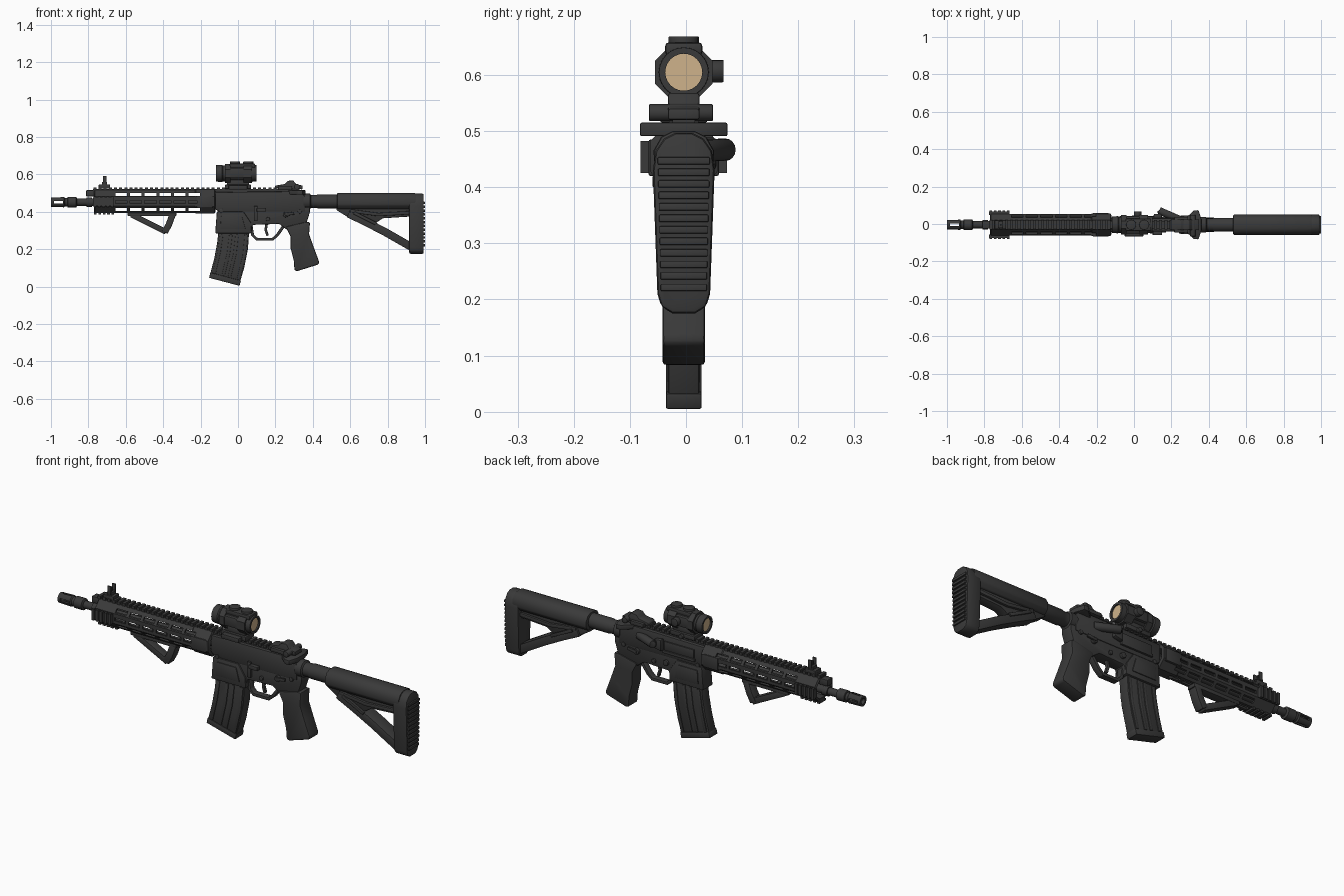
import bpy, bmesh, math
from mathutils import Vector, Matrix

AXIS_Y = -0.004  # the body sits slightly off the centre of the bounding box


def material(name, rgb):
    m = bpy.data.materials.new(name)
    m.diffuse_color = (*rgb, 1)
    return m


DARK = material("dark_grey", (0.042, 0.042, 0.042))
TAN = material("tan_glass", (0.62, 0.45, 0.26))


def finish(name, bm, mat=DARK, bevel=0.0, cutter=None):
    bmesh.ops.recalc_face_normals(bm, faces=bm.faces)
    if bevel:
        edges = [e for e in bm.edges if len(e.link_faces) == 2 and e.calc_face_angle() > 0.6]
        bmesh.ops.bevel(bm, geom=edges, offset=bevel, segments=2, profile=0.5,
                        affect='EDGES', clamp_overlap=True)
    me = bpy.data.meshes.new(name)
    bm.to_mesh(me)
    bm.free()
    me.materials.append(mat)
    ob = bpy.data.objects.new(name, me)
    ob.location.y = AXIS_Y
    bpy.context.collection.objects.link(ob)
    if cutter:
        mod = ob.modifiers.new("slots", 'BOOLEAN')
        mod.operation, mod.object, mod.solver = 'DIFFERENCE', cutter, 'EXACT'
    return ob


def prism(name, pts, lo, hi, axis='y', bevel=0.0, mat=DARK):
    """Extrude an xz outline along y, or a yz outline along x."""
    bm = bmesh.new()
    put = (lambda p, d: (p[0], d, p[1])) if axis == 'y' else (lambda p, d: (d, p[0], p[1]))
    a = [bm.verts.new(put(p, lo)) for p in pts]
    b = [bm.verts.new(put(p, hi)) for p in pts]
    bm.faces.new(a)
    bm.faces.new(b[::-1])
    for i in range(len(pts)):
        j = (i + 1) % len(pts)
        bm.faces.new((a[i], b[i], b[j], a[j]))
    return finish(name, bm, mat, bevel)


def stroke(name, pts, w, half, y=0.0, bevel=0.003):
    """A bar of width w following an xz path."""
    P = [Vector(p) for p in pts]
    left, right = [], []
    for i, p in enumerate(P):
        d = (P[min(i + 1, len(P) - 1)] - P[max(i - 1, 0)]).normalized()
        n = Vector((-d.y, d.x)) * w / 2
        left.append(p + n)
        right.append(p - n)
    return prism(name, left + right[::-1], y - half, y + half, bevel=bevel)


def boxes(name, spans, bevel=0.0, mat=DARK):
    """Several x0,x1,y0,y1,z0,z1 boxes in one object."""
    bm = bmesh.new()
    for x0, x1, y0, y1, z0, z1 in spans:
        m = Matrix.Translation(((x0 + x1) / 2, (y0 + y1) / 2, (z0 + z1) / 2)) @ \
            Matrix.Diagonal((x1 - x0, y1 - y0, z1 - z0, 1))
        bmesh.ops.create_cube(bm, size=1, matrix=m)
    return finish(name, bm, mat, bevel)


def lathe(name, prof, z, n=24, sy=1.0, closed=False, turn=0.0, cutter=None, mat=DARK):
    """Spin an (x, radius) outline round the x direction."""
    bm = bmesh.new()
    rings = [[bm.verts.new((x, r * sy * math.cos(t), z + r * math.sin(t)))
              for t in (turn + 2 * math.pi * k / n for k in range(n))] for x, r in prof]
    pairs = list(zip(rings, rings[1:])) + ([(rings[-1], rings[0])] if closed else [])
    for a, b in pairs:
        for k in range(n):
            bm.faces.new((a[k], a[(k + 1) % n], b[(k + 1) % n], b[k]))
    if not closed:
        bm.faces.new(rings[0])
        bm.faces.new(rings[-1])
    return finish(name, bm, mat, cutter=cutter)


def rod(name, p0, p1, r, n=16, r2=None):
    p0, p1 = Vector(p0), Vector(p1)
    bm = bmesh.new()
    m = Matrix.Translation((p0 + p1) / 2) @ (p1 - p0).to_track_quat('Z', 'Y').to_matrix().to_4x4()
    bmesh.ops.create_cone(bm, cap_ends=True, segments=n, radius1=r, radius2=r2 or r,
                          depth=(p1 - p0).length, matrix=m)
    return finish(name, bm, bevel=0.002)


# Barrel and slotted muzzle
muzzle_cut = boxes("muzzle_cutter", [(-0.985, -0.935, -0.1, 0.1, 0.445, 0.458),
                                     (-0.985, -0.935, -0.006, 0.006, 0.4, 0.5)])
lathe("muzzle", [(-1, 0.015), (-1, 0.026), (-0.93, 0.028), (-0.925, 0.022), (-0.912, 0.022),
                 (-0.91, 0.029), (-0.865, 0.029), (-0.86, 0.02), (-0.86, 0.015)],
      0.451, 20, closed=True, cutter=muzzle_cut)
lathe("barrel", [(-0.9, 0.014), (-0.86, 0.019), (-0.81, 0.019), (-0.81, 0.025), (-0.78, 0.025),
                 (-0.78, 0.02), (-0.12, 0.02)], 0.451, 20)
boxes("gas_block", [(-0.812, -0.765, -0.02, 0.02, 0.482, 0.515)], 0.004)

# Hollow handguard with three rows of slots
slots = []
for i in range(6):
    x = -0.655 + i * 0.078
    slots += [(x, x + 0.062, -0.2, 0.2, z - 0.008, z + 0.008) for z in (0.413, 0.452, 0.492)]
    slots.append((x, x + 0.062, -0.01, 0.01, 0.36, 0.42))
slot_cut = boxes("handguard_cutter", slots)
for c in (slot_cut, muzzle_cut):
    c.hide_render = True
    c.hide_set(True)
lathe("handguard", [(-0.77, 0.058), (-0.765, 0.066), (-0.23, 0.066), (-0.225, 0.07), (-0.125, 0.07),
                    (-0.12, 0.056), (-0.77, 0.056)], 0.455, 8, 0.93, True, math.pi / 8, slot_cut)
boxes("handguard_clamp", [(-0.22, -0.135, s * 0.055 - 0.008, s * 0.055 + 0.008, 0.42, 0.485)
                          for s in (-1, 1)], 0.004)

# Toothed rails on top and around the front end
boxes("top_rail", [(-0.775, 0.33, -0.02, 0.02, 0.5, 0.521)])
boxes("top_rail_teeth", [(-0.773 + i * 0.0275, -0.757 + i * 0.0275, -0.026, 0.026, 0.515, 0.53)
                         for i in range(40)])
stubs = []
for s in (-1, 1):
    stubs.append((-0.775, -0.665, s * 0.062 - 0.009, s * 0.062 + 0.009, 0.43, 0.476))
    stubs += [(-0.773 + i * 0.0235, -0.759 + i * 0.0235, s * 0.07 - 0.007, s * 0.07 + 0.007,
               0.425, 0.482) for i in range(5)]
stubs.append((-0.77, -0.665, -0.02, 0.02, 0.392, 0.41))
stubs += [(-0.77 + i * 0.0235, -0.756 + i * 0.0235, -0.026, 0.026, 0.385, 0.396) for i in range(5)]
boxes("front_side_rails", stubs)

# Angled foregrip
boxes("foregrip_base", [(-0.59, -0.33, -0.024, 0.024, 0.377, 0.398)], 0.004)
stroke("foregrip_front_strut", [(-0.57, 0.385), (-0.49, 0.345), (-0.385, 0.292)], 0.03, 0.022)
stroke("foregrip_rear_strut", [(-0.35, 0.385), (-0.37, 0.33), (-0.392, 0.29)], 0.034, 0.024)

# Front sight
boxes("front_sight", [(-0.745, -0.685, -0.024, 0.024, 0.525, 0.545),
                      (-0.728, -0.7, -0.018, 0.018, 0.54, 0.56),
                      (-0.722, -0.702, -0.022, -0.014, 0.55, 0.592),
                      (-0.722, -0.702, 0.014, 0.022, 0.55, 0.592),
                      (-0.716, -0.708, -0.004, 0.004, 0.55, 0.583)], 0.002)

# Receiver
prism("upper_receiver", [(-0.125, 0.505), (-0.125, 0.415), (-0.1, 0.4), (0.36, 0.4), (0.36, 0.48),
                         (0.33, 0.51)], -0.036, 0.036, bevel=0.006)
prism("lower_receiver", [(-0.11, 0.42), (-0.115, 0.29), (0.068, 0.29), (0.08, 0.33), (0.22, 0.335),
                         (0.26, 0.305), (0.36, 0.32), (0.385, 0.40), (0.385, 0.425)],
      -0.032, 0.032, bevel=0.005)
prism("magazine_well", [(-0.113, 0.4), (-0.122, 0.285), (0.073, 0.285), (0.07, 0.34), (0.03, 0.4)],
      -0.039, 0.039, bevel=0.005)
prism("well_panel", [(-0.09, 0.38), (-0.095, 0.31), (0.04, 0.31), (0.02, 0.38)], -0.043, 0.043,
      bevel=0.003)
boxes("port_cover", [(-0.07, 0.1, 0.03, 0.042, 0.435, 0.48), (-0.075, 0.105, 0.03, 0.046, 0.42, 0.434)],
      0.002)
prism("case_deflector", [(0.105, 0.49), (0.105, 0.43), (0.15, 0.44), (0.15, 0.48)], 0.03, 0.058,
      bevel=0.006)
rod("forward_assist", (0.25, 0.025, 0.465), (0.135, 0.075, 0.467), 0.02)
rod("forward_assist_button", (0.15, 0.06, 0.467), (0.137, 0.079, 0.467), 0.017)
boxes("bolt_catch", [(0.085, 0.105, -0.046, -0.03, 0.35, 0.43), (0.1, 0.15, -0.056, -0.03, 0.4, 0.42)],
      0.003)
for s in (-1, 1):
    rod("safety_lever_hub", (0.255, s * 0.03, 0.385), (0.255, s * 0.046, 0.385), 0.015)
    stroke("safety_lever", [(0.25, 0.385), (0.30, 0.392)], 0.015, 0.005, s * 0.045, 0.002)
    for x, z in ((-0.09, 0.405), (0.33, 0.4), (0.16, 0.36)):
        rod("receiver_pin", (x, s * 0.03, z), (x, s * 0.041, z), 0.011, 12)
rod("magazine_button", (0.09, 0.03, 0.37), (0.09, 0.044, 0.37), 0.014)
prism("charging_handle", [(-0.03, 0.27), (0.03, 0.27), (0.076, 0.32), (0.078, 0.345), (0.03, 0.36),
                          (-0.03, 0.36), (-0.078, 0.345), (-0.076, 0.32)], 0, 0.024, 'x', 0.003)
# lay the handle outline flat: its height runs along x
handle = bpy.context.collection.objects["charging_handle"]
handle.data.transform(Matrix(((0, 0, 1, 0), (0, 1, 0, 0), (1, 0, 0, 0.491), (0, 0, 0, 1))))
handle.data.flip_normals()

# Trigger and guard
stroke("trigger_guard", [(0.07, 0.325), (0.078, 0.275), (0.1, 0.253), (0.185, 0.253), (0.21, 0.275),
                         (0.245, 0.325)], 0.016, 0.016)
stroke("trigger", [(0.155, 0.345), (0.148, 0.305), (0.158, 0.272)], 0.014, 0.008)

# Curved magazine with ribs and base plate
prism("magazine", [(-0.1, 0.33), (-0.112, 0.23), (-0.127, 0.15), (-0.152, 0.055), (0.007, 0.012),
                   (0.033, 0.10), (0.053, 0.20), (0.062, 0.33)], -0.028, 0.028, bevel=0.005)
prism("magazine_base", [(-0.148, 0.075), (-0.155, 0.047), (0.008, 0.004), (0.016, 0.032)],
      -0.032, 0.032, bevel=0.004)
for f in (0.12, 0.42, 0.62, 0.92):
    mix = lambda a, b: (a[0] + (b[0] - a[0]) * f, a[1] + (b[1] - a[1]) * f)
    stroke("magazine_rib", [mix((-0.107, 0.28), (0.058, 0.28)), mix((-0.122, 0.185), (0.047, 0.165)),
                            mix((-0.147, 0.075), (0.015, 0.033))], 0.017, 0.032, bevel=0.002)

# Pistol grip
prism("pistol_grip", [(0.255, 0.32), (0.28, 0.27), (0.28, 0.21), (0.298, 0.14), (0.302, 0.088),
                      (0.315, 0.082), (0.43, 0.118), (0.434, 0.132), (0.405, 0.21), (0.38, 0.28),
                      (0.385, 0.345), (0.36, 0.345)], -0.038, 0.038, bevel=0.014)

# Buffer tube and adjustable stock
lathe("buffer_tube", [(0.35, 0.042), (0.385, 0.042), (0.39, 0.034), (0.42, 0.034), (0.425, 0.037),
                      (0.6, 0.037)], 0.455, 24)
prism("stock_body", [(-0.035, 0.415), (0.035, 0.415), (0.052, 0.435), (0.054, 0.465), (0.04, 0.49),
                     (0.02, 0.5), (-0.02, 0.5), (-0.04, 0.49), (-0.054, 0.465), (-0.052, 0.435)],
      0.53, 0.95, 'x', 0.005)
prism("stock_wedge", [(0.53, 0.43), (0.525, 0.41), (0.61, 0.357), (0.72, 0.33), (0.775, 0.365),
                      (0.93, 0.375), (0.93, 0.43)], -0.026, 0.026, bevel=0.004)
stroke("stock_strut", [(0.59, 0.39), (0.68, 0.347), (0.79, 0.29), (0.93, 0.21)], 0.042, 0.036)
for s in (-1, 1):
    stroke("stock_groove_bar", [(0.6, 0.405), (0.75, 0.385), (0.92, 0.395)], 0.018, 0.008, s * 0.03)
    stroke("stock_lever", [(0.62, 0.395), (0.74, 0.335)], 0.016, 0.006, s * 0.037, 0.002)

# Butt pad with ribs
outline = [(0.02, 0.175), (0.04, 0.187), (0.047, 0.21), (0.055, 0.43), (0.05, 0.465), (0.035, 0.487),
           (0.015, 0.497)]
prism("butt_pad", outline + [(-y, z) for y, z in outline[::-1]], 0.915, 0.993, 'x', 0.008)
boxes("butt_pad_ribs", [(0.985, 1.0, -w, w, z, z + 0.013) for w, z in
                        ((0.041 + 0.0005 * i, 0.215 + 0.0205 * i) for i in range(12))], 0.002)

# Rear sight
prism("rear_sight", [(0.195, 0.525), (0.345, 0.52), (0.345, 0.54), (0.31, 0.548), (0.295, 0.568),
                     (0.265, 0.565), (0.25, 0.548), (0.2, 0.54)], -0.028, 0.028, bevel=0.004)
rod("rear_sight_dial", (0.315, -0.062, 0.533), (0.315, 0.052, 0.533), 0.015)
boxes("rear_sight_clamp", [(0.215, 0.29, -0.042, 0.042, 0.515, 0.535)], 0.004)

# Optic: mount, tube, lenses and dials
boxes("optic_mount", [(-0.07, 0.07, -0.036, 0.036, 0.522, 0.545), (-0.06, 0.06, -0.024, 0.024, 0.54, 0.572),
                      (-0.05, 0.05, -0.062, -0.03, 0.518, 0.542)], 0.004)
rod("mount_screw", (0, 0.03, 0.53), (0, 0.05, 0.53), 0.012, 8)
lathe("optic_tube", [(-0.118, 0.033), (-0.118, 0.044), (-0.085, 0.046), (-0.08, 0.042), (0.06, 0.042),
                     (0.065, 0.045), (0.1, 0.044), (0.1, 0.033)], 0.605, 24, closed=True)
side = [(0.022, 0.558), (0.052, 0.585), (0.052, 0.625), (0.03, 0.652)]
for x0, x1 in ((-0.07, -0.04), (0.03, 0.075)):
    bands = [(x0, 0.033), (x0, 0.055), (x1, 0.055), (x1, 0.033)]
    lathe("optic_band", bands, 0.605, 8, closed=True, turn=math.pi / 8)
boxes("optic_side_housing", [(-0.06, 0.06, -0.047, 0.047, 0.58, 0.632)], 0.006)
for x in (-0.108, 0.091):
    lathe("lens", [(x - 0.002, 0.034), (x + 0.002, 0.034)], 0.605, 24, mat=TAN)
boxes("optic_top_housing", [(-0.045, 0.092, -0.033, 0.033, 0.635, 0.658)], 0.006)
for x in (-0.015, 0.055):
    rod("top_dial", (x, 0, 0.65), (x, 0, 0.669), 0.027)
rod("side_dial", (0.02, 0.04, 0.607), (0.02, 0.071, 0.607), 0.02)

# Smooth round parts while keeping hard edges
bpy.ops.object.select_all(action='DESELECT')
for ob in bpy.context.collection.objects:
    if not ob.hide_render:
        ob.select_set(True)
        bpy.context.view_layer.objects.active = ob
bpy.ops.object.shade_smooth_by_angle(angle=math.radians(32))
